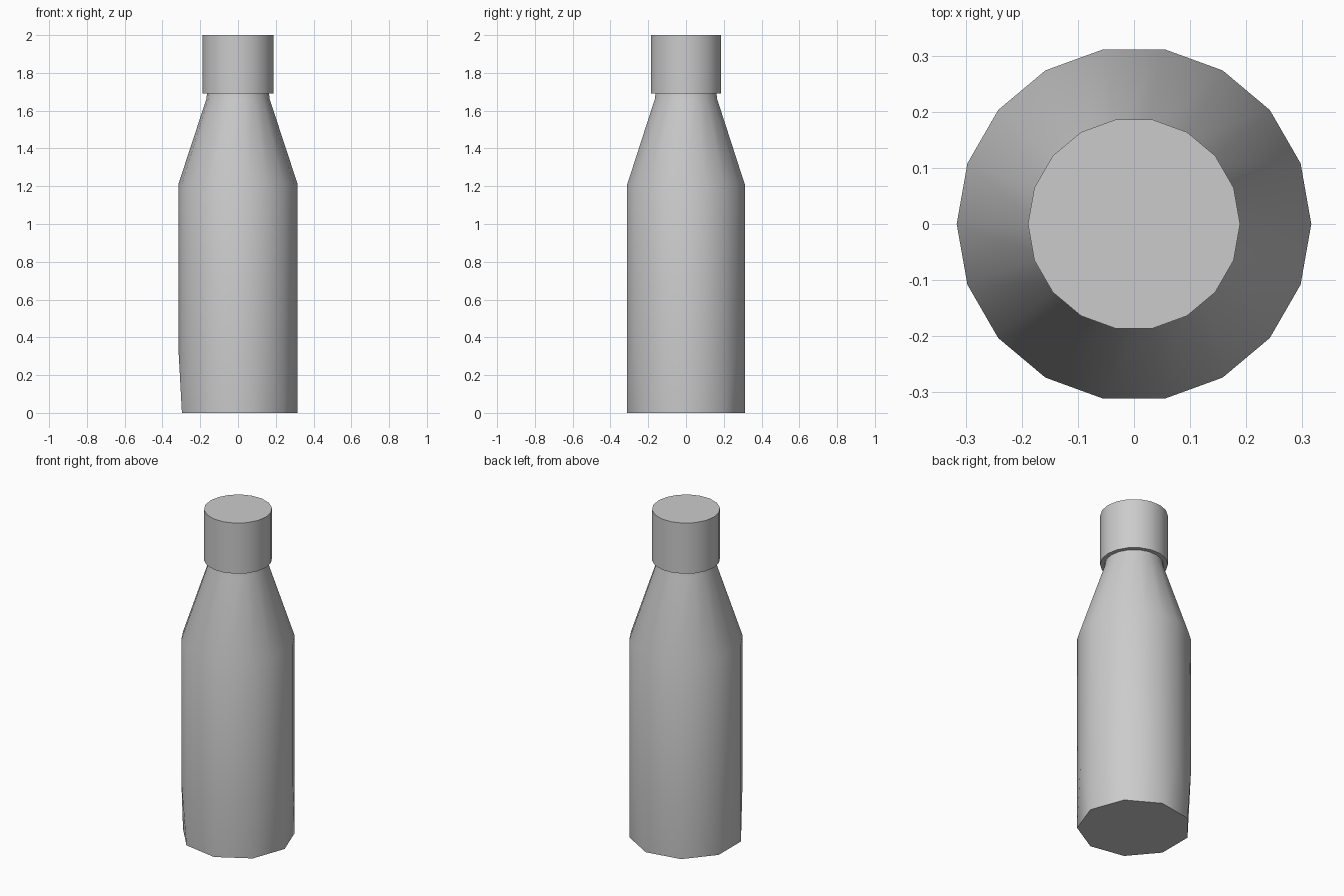
import bpy, bmesh
from math import cos, sin, tau, radians

if "Cube" in bpy.data.objects:
    bpy.data.objects.remove(bpy.data.objects["Cube"])

SIDES = 18


def ring(bm, r, z, n=SIDES):
    return [bm.verts.new((r * cos(tau * i / n), r * sin(tau * i / n), z)) for i in range(n)]


def bridge(bm, low, high):
    n = len(high)
    for i in range(n):
        j = (i + 1) % n
        if len(low) == n:
            bm.faces.new((low[i], low[j], high[j], high[i]))
        elif i % 2 == 0:
            # half-count lower ring: two triangles per step, plus one filling between
            a, b = low[i // 2], low[(i // 2 + 1) % len(low)]
            k = (i + 2) % n
            bm.faces.new((a, high[j], high[i]))
            bm.faces.new((a, b, high[j]))
            bm.faces.new((b, high[k], high[j]))


def lathe(name, profile):
    """Closed turned solid from (radius, height, sides) rings."""
    bm = bmesh.new()
    rings = [ring(bm, *p) for p in profile]
    for low, high in zip(rings, rings[1:]):
        bridge(bm, low, high)
    bm.faces.new(rings[0][::-1])
    bm.faces.new(rings[-1])
    bmesh.ops.recalc_face_normals(bm, faces=bm.faces)
    mesh = bpy.data.meshes.new(name)
    bm.to_mesh(mesh)
    bm.free()
    obj = bpy.data.objects.new(name, mesh)
    bpy.context.collection.objects.link(obj)
    bpy.ops.object.select_all(action='DESELECT')
    obj.select_set(True)
    bpy.context.view_layer.objects.active = obj
    bpy.ops.object.shade_smooth_by_angle(angle=radians(40))
    return obj


# Body: nine-sided base blending into an 18-sided wall, sloped shoulder, short neck
lathe("bottle_body", [(0.316, 0, 9), (0.316, 0.35, SIDES), (0.316, 1.21, SIDES),
                      (0.168, 1.66, SIDES), (0.163, 1.70, SIDES)])

# Cap overhanging the neck
lathe("bottle_cap", [(0.189, 1.69, SIDES), (0.189, 2.0, SIDES)])
